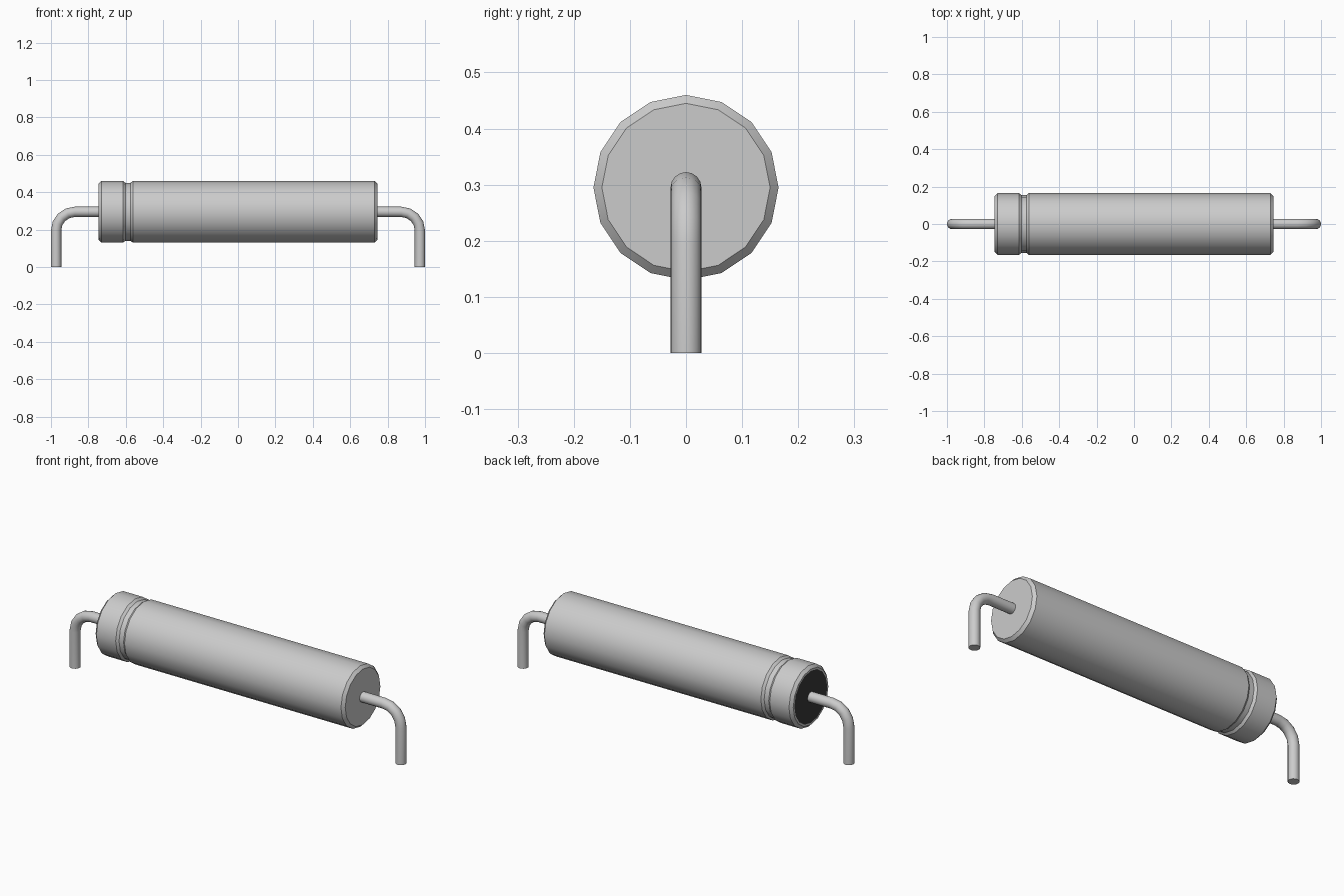
import bpy, bmesh
from math import sin, cos, pi, radians

cube = bpy.data.objects.get("Cube")
if cube:
    bpy.data.objects.remove(cube, do_unlink=True)


def make_material(name, value):
    mat = bpy.data.materials.new(name)
    mat.use_nodes = True
    colour = (value, value, value, 1)
    mat.diffuse_color = colour
    mat.node_tree.nodes["Principled BSDF"].inputs["Base Color"].default_value = colour
    return mat


metal = make_material("light grey metal", 0.6)
rubber = make_material("dark rubber", 0.04)
AXIS = 0.295


def loft(name, rings, sides, materials):
    """Skin a row of rings, each given as (x, z, radius, downward tilt)."""
    bm = bmesh.new()
    loops = []
    for x, z, r, tilt in rings:
        loop = []
        for i in range(sides):
            a = 2 * pi * i / sides
            up = r * cos(a)
            loop.append(bm.verts.new((x + up * sin(tilt), r * sin(a), z + up * cos(tilt))))
        loops.append(loop)
    for a, b in zip(loops, loops[1:]):
        for i in range(sides):
            j = (i + 1) % sides
            bm.faces.new((a[i], a[j], b[j], b[i]))
    bm.faces.new(loops[0])
    bm.faces.new(loops[-1])
    bmesh.ops.recalc_face_normals(bm, faces=bm.faces)
    mesh = bpy.data.meshes.new(name)
    bm.to_mesh(mesh)
    bm.free()
    for mat in materials:
        mesh.materials.append(mat)
    obj = bpy.data.objects.new(name, mesh)
    bpy.context.collection.objects.link(obj)
    bpy.ops.object.select_all(action="DESELECT")
    obj.select_set(True)
    bpy.context.view_layer.objects.active = obj
    bpy.ops.object.shade_smooth_by_angle(angle=radians(35))
    return obj


# Can with chamfered ends, a crimped groove and a dark seal on one end
profile = [(-0.745, 0.14), (-0.745, 0.15), (-0.73, 0.165), (-0.615, 0.165),
           (-0.602, 0.155), (-0.575, 0.155), (-0.562, 0.165),
           (0.73, 0.165), (0.745, 0.15)]
can = loft("can", [(x, AXIS, r, 0) for x, r in profile], 16, [metal, rubber])
for face in can.data.polygons:
    if len(face.vertices) > 4 and face.center.x < 0:
        face.material_index = 1

# Bent wire leads, one at each end
WIRE, BEND, STEPS = 0.0275, 0.1, 4
OUT = 1 - WIRE
rings = [(0.74, AXIS, WIRE, 0)]
for k in range(STEPS + 1):
    t = pi / 2 * k / STEPS
    rings.append((OUT - BEND + BEND * sin(t), AXIS - BEND + BEND * cos(t), WIRE, t))
rings.append((OUT, 0, WIRE, pi / 2))
leads = loft("wire_leads", rings, 16, [metal])
leads.modifiers.new("both ends", "MIRROR")
